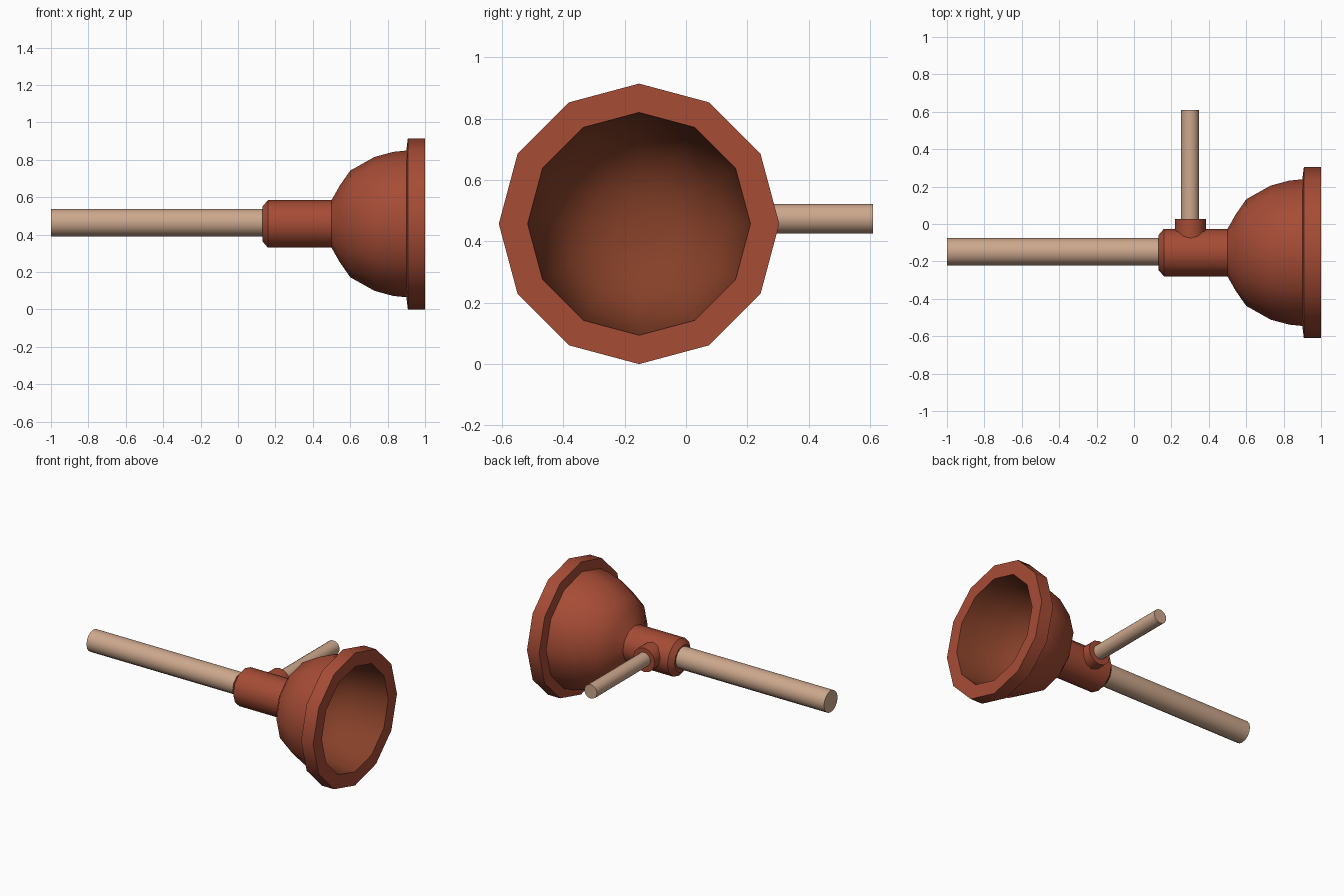
import bpy, bmesh, math
from mathutils import Matrix, Vector

if "Cube" in bpy.data.objects:
    bpy.data.objects.remove(bpy.data.objects["Cube"])

CY, CZ = -0.153, 0.457


def material(name, rgb):
    m = bpy.data.materials.new(name)
    m.diffuse_color = (*rgb, 1)
    m.use_nodes = True
    m.node_tree.nodes["Principled BSDF"].inputs["Base Color"].default_value = m.diffuse_color
    return m


RED = material("red rubber", (0.38, 0.072, 0.036))
INNER = material("dark brown rubber", (0.24, 0.052, 0.022))
WOOD = material("light wood", (0.61, 0.39, 0.265))


def lathe(name, profile, sides, origin, axis, mat, angle=35, inner_from=None):
    """Spin (distance along axis, radius) points around the given axis."""
    bm = bmesh.new()
    rings = []
    for d, r in profile:
        if r == 0:
            rings.append([bm.verts.new((0, 0, d))] * sides)
        else:
            rings.append([bm.verts.new((r * math.cos(2 * math.pi * i / sides),
                                        r * math.sin(2 * math.pi * i / sides), d))
                          for i in range(sides)])
    for k in range(len(rings) - 1):
        a, b = rings[k], rings[k + 1]
        for i in range(sides):
            j = (i + 1) % sides
            corners = list(dict.fromkeys((a[i], a[j], b[j], b[i])))
            f = bm.faces.new(corners)
            if inner_from is not None and k >= inner_from:
                f.material_index = 1
    rot = Vector((0, 0, 1)).rotation_difference(Vector(axis)).to_matrix().to_4x4()
    bm.transform(Matrix.Translation(origin) @ rot)
    bmesh.ops.recalc_face_normals(bm, faces=bm.faces)
    me = bpy.data.meshes.new(name)
    bm.to_mesh(me)
    bm.free()
    ob = bpy.data.objects.new(name, me)
    bpy.context.collection.objects.link(ob)
    me.materials.append(mat)
    if inner_from is not None:
        me.materials.append(INNER)
    bpy.ops.object.select_all(action='DESELECT')
    ob.select_set(True)
    bpy.context.view_layer.objects.active = ob
    bpy.ops.object.shade_smooth_by_angle(angle=math.radians(angle))
    return ob


X, Y = (1, 0, 0), (0, 1, 0)

# Rubber cup: neck, dome, rim and hollow inside in one profile
cup = [(0.13, 0), (0.13, 0.092), (0.16, 0.127), (0.5, 0.127), (0.543, 0.203),
       (0.6, 0.285), (0.73, 0.358), (0.83, 0.385), (0.9, 0.392), (0.908, 0.457),
       (1.0, 0.457), (1.0, 0.363), (0.9, 0.352), (0.73, 0.318), (0.62, 0.25),
       (0.56, 0.16), (0.54, 0.08), (0.535, 0)]
lathe("rubber_cup", cup, 12, (0, CY, CZ), X, RED, 35, 11)

# Main handle
lathe("main_handle", [(-1, 0), (-1, 0.074), (0.2, 0.074), (0.2, 0)], 16,
      (0, CY + 0.004, CZ + 0.007), X, WOOD)

# Side socket and side handle
lathe("side_socket", [(-0.12, 0), (-0.12, 0.083), (0.027, 0.083), (0.027, 0)], 12,
      (0.302, 0, 0.47), Y, RED)
lathe("side_handle", [(-0.05, 0), (-0.05, 0.048), (0.61, 0.048), (0.61, 0)], 16,
      (0.3, 0, 0.474), Y, WOOD)
